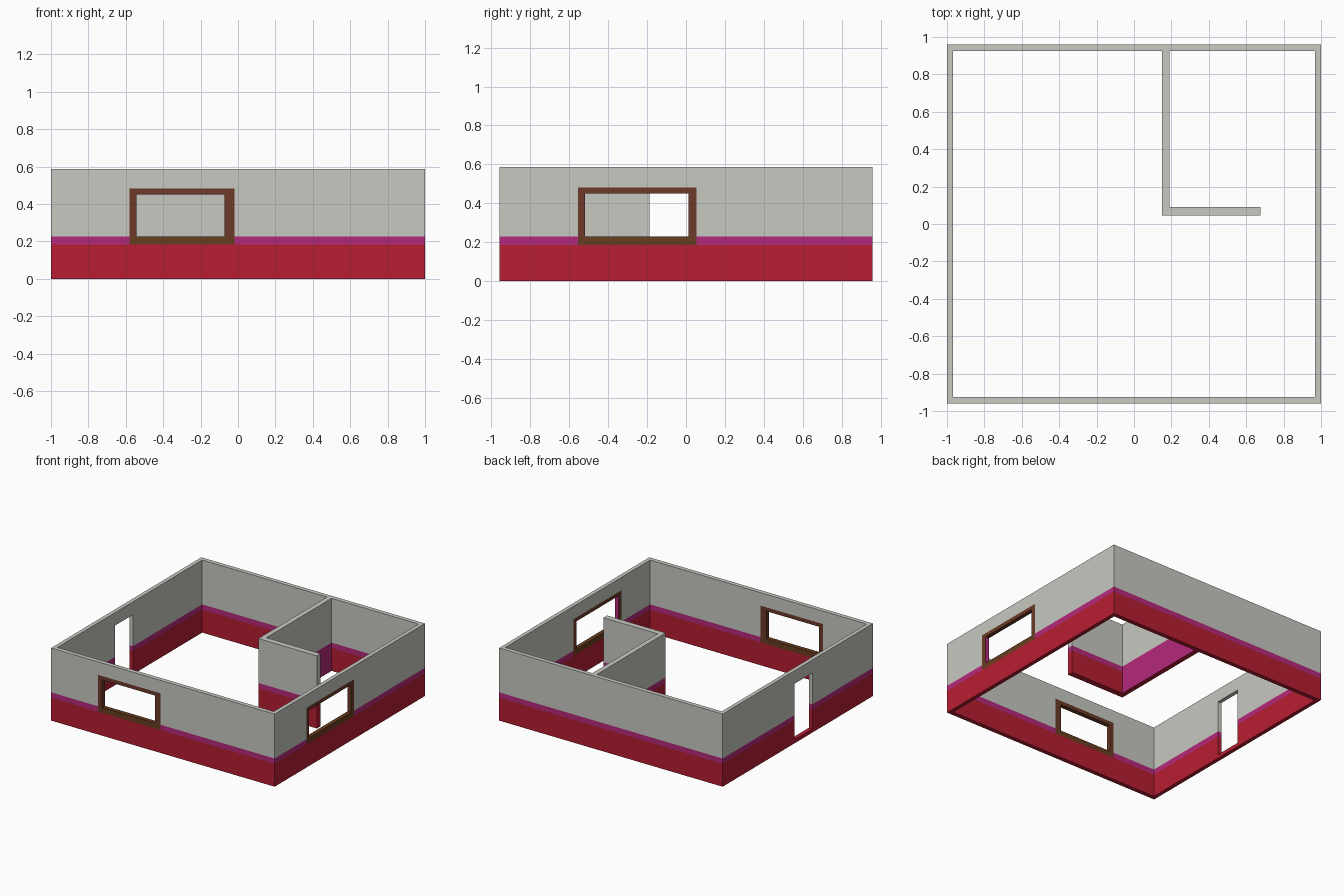
import bpy, bmesh
from mathutils import Vector

if "Cube" in bpy.data.objects:
    bpy.data.objects.remove(bpy.data.objects["Cube"])

HX, HY = 1.0, 0.96          # half extents of the plan
TX, TY = 0.032, 0.035       # wall thicknesses
TOP, RED_TOP, BAND_TOP = 0.587, 0.185, 0.228
HEAD, GLASS_TOP, STEP = 0.482, 0.451, 0.03


def material(name, rgb):
    m = bpy.data.materials.new(name)
    m.diffuse_color = (*rgb, 1)
    m.use_nodes = True
    m.node_tree.nodes["Principled BSDF"].inputs["Base Color"].default_value = m.diffuse_color
    return m


MATS = [material("wall_paint", (0.58, 0.58, 0.54)),
        material("red_paint", (0.474, 0.013, 0.032)),
        material("magenta_band", (0.46, 0.022, 0.2)),
        material("frame_wood", (0.15, 0.042, 0.02)),
        material("sill_wood", (0.14, 0.047, 0.014))]
GREY, RED, BAND, FRAME, SILL = range(5)


def wall(name, axis, u0, u1, d0, d1, window=None, door=None, accent=None):
    """Wall along an axis, d0..d1 thick, built as a grid of cells so paint
    bands, frame and openings share edges and stay flush."""
    us = {u0, u1}
    zs = {0, RED_TOP, BAND_TOP, TOP}
    if window:                      # frame start, opening start, opening end, frame end
        us |= set(window)
        zs |= {GLASS_TOP, HEAD}
    if door:
        us |= set(door)
        zs |= {STEP, HEAD}
    us, zs = sorted(us), sorted(zs)

    def cell(i, k):
        if not (0 <= i < len(us) - 1 and 0 <= k < len(zs) - 1):
            return None
        u, z = (us[i] + us[i + 1]) / 2, (zs[k] + zs[k + 1]) / 2
        if door and door[0] < u < door[1] and STEP < z < HEAD:
            return None
        if window and window[0] < u < window[3] and RED_TOP < z < HEAD:
            if z < BAND_TOP:
                return SILL
            if window[1] < u < window[2] and z < GLASS_TOP:
                return None
            return FRAME
        return RED if z < RED_TOP else BAND if z < BAND_TOP else GREY

    bm = bmesh.new()

    def face(pts, mat):
        vs = [bm.verts.new((u, d, z) if axis == 'x' else (d, u, z)) for u, d, z in pts]
        bm.faces.new(vs).material_index = mat

    for i in range(len(us) - 1):
        for k in range(len(zs) - 1):
            m = cell(i, k)
            if m is None:
                continue
            a, b, p, q = us[i], us[i + 1], zs[k], zs[k + 1]
            for d in (d0, d1):
                face([(a, d, p), (b, d, p), (b, d, q), (a, d, q)], m)
            for di, u in ((-1, a), (1, b)):
                if cell(i + di, k) is None:
                    face([(u, d0, p), (u, d1, p), (u, d1, q), (u, d0, q)], m)
            for dk, z in ((-1, p), (1, q)):
                if cell(i, k + dk) is None:
                    face([(a, d0, z), (b, d0, z), (b, d1, z), (a, d1, z)], m)
    bmesh.ops.remove_doubles(bm, verts=bm.verts, dist=1e-5)
    bmesh.ops.recalc_face_normals(bm, faces=bm.faces)
    bm.normal_update()
    if accent:                      # repaint selected faces magenta
        for f in bm.faces:
            if accent(f.calc_center_median(), f.normal):
                f.material_index = BAND
    me = bpy.data.meshes.new(name)
    bm.to_mesh(me)
    bm.free()
    for m in MATS:
        me.materials.append(m)
    ob = bpy.data.objects.new(name, me)
    bpy.context.collection.objects.link(ob)


# Outer walls
wall("front_wall", 'x', -HX + TX, HX - TX, -HY, -HY + TY,
     window=(-0.58, -0.543, -0.072, -0.019))
wall("back_wall", 'x', -HX + TX, HX - TX, HY - TY, HY)
wall("left_wall", 'y', -HY, HY, -HX, -HX + TX, door=(-0.187, 0.04))
# One window jamb carries the band colour
wall("right_wall", 'y', -HY, HY, HX - TX, HX,
     window=(-0.556, -0.518, 0.014, 0.054),
     accent=lambda c, n: n.y > 0.9 and abs(c.y + 0.518) < 0.01)

# L-shaped partition; its room-side face is magenta up to the band
wall("partition_long", 'y', 0.045, HY - TY, 0.15, 0.19,
     accent=lambda c, n: n.x > 0.9 and c.z < BAND_TOP)
wall("partition_short", 'x', 0.19, 0.675, 0.045, 0.092)
